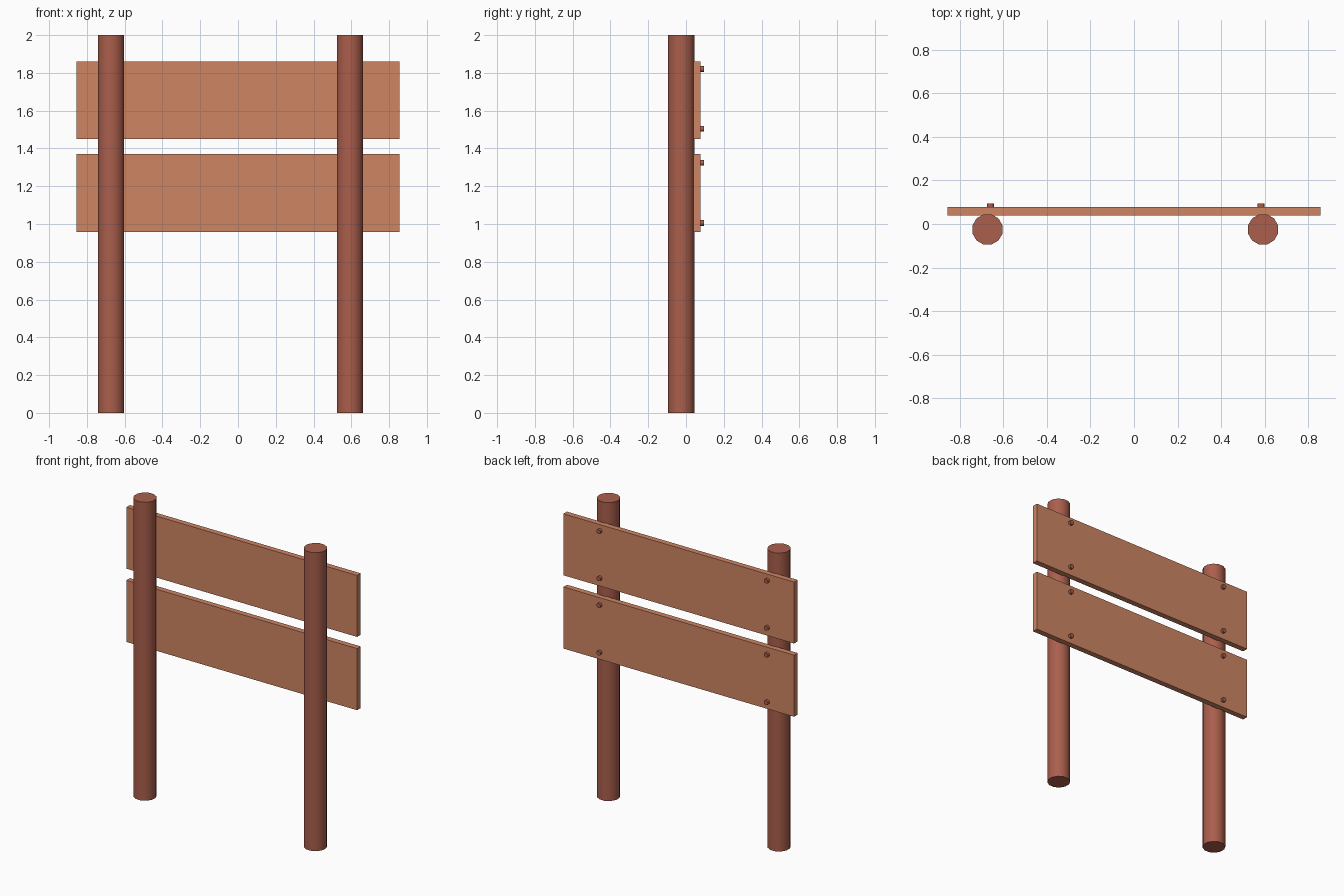
import bpy, math

if "Cube" in bpy.data.objects:
    bpy.data.objects.remove(bpy.data.objects["Cube"])


def material(name, rgb):
    m = bpy.data.materials.new(name)
    m.diffuse_color = (*rgb, 1)
    m.use_nodes = True
    m.node_tree.nodes["Principled BSDF"].inputs["Base Color"].default_value = m.diffuse_color
    return m


post_wood = material("dark red wood", (0.40, 0.113, 0.072))
board_wood = material("light orange wood", (0.62, 0.235, 0.127))


def cylinder(name, sides, radius, depth, loc, mat, along_y=False):
    rot = (math.pi / 2, 0, 0) if along_y else (0, 0, math.pi / sides)
    bpy.ops.mesh.primitive_cylinder_add(vertices=sides, radius=radius, depth=depth,
                                        location=loc, rotation=rot)
    o = bpy.context.object
    o.name = name
    o.data.materials.append(mat)
    bpy.ops.object.shade_smooth_by_angle(angle=math.radians(40))


# Two round posts
for side, x in (("left", -0.672), ("right", 0.592)):
    cylinder(side + "_post", 12, 0.0715, 2.0, (x, -0.025, 1.0), post_wood)

# Two boards fixed behind the posts, with four bolts each
for level, z0, z1, bolt_z in (("lower", 0.958, 1.371, (1.006, 1.324)),
                              ("upper", 1.449, 1.861, (1.504, 1.820))):
    bpy.ops.mesh.primitive_cube_add(size=1, location=(0, 0.058, (z0 + z1) / 2))
    board = bpy.context.object
    board.name = level + "_board"
    board.scale = (1.711, 0.038, z1 - z0)
    board.data.materials.append(board_wood)
    for z in bolt_z:
        for x in (-0.658, 0.583):
            cylinder(level + "_bolt", 12, 0.0155, 0.054, (x, 0.067, z), post_wood, True)
